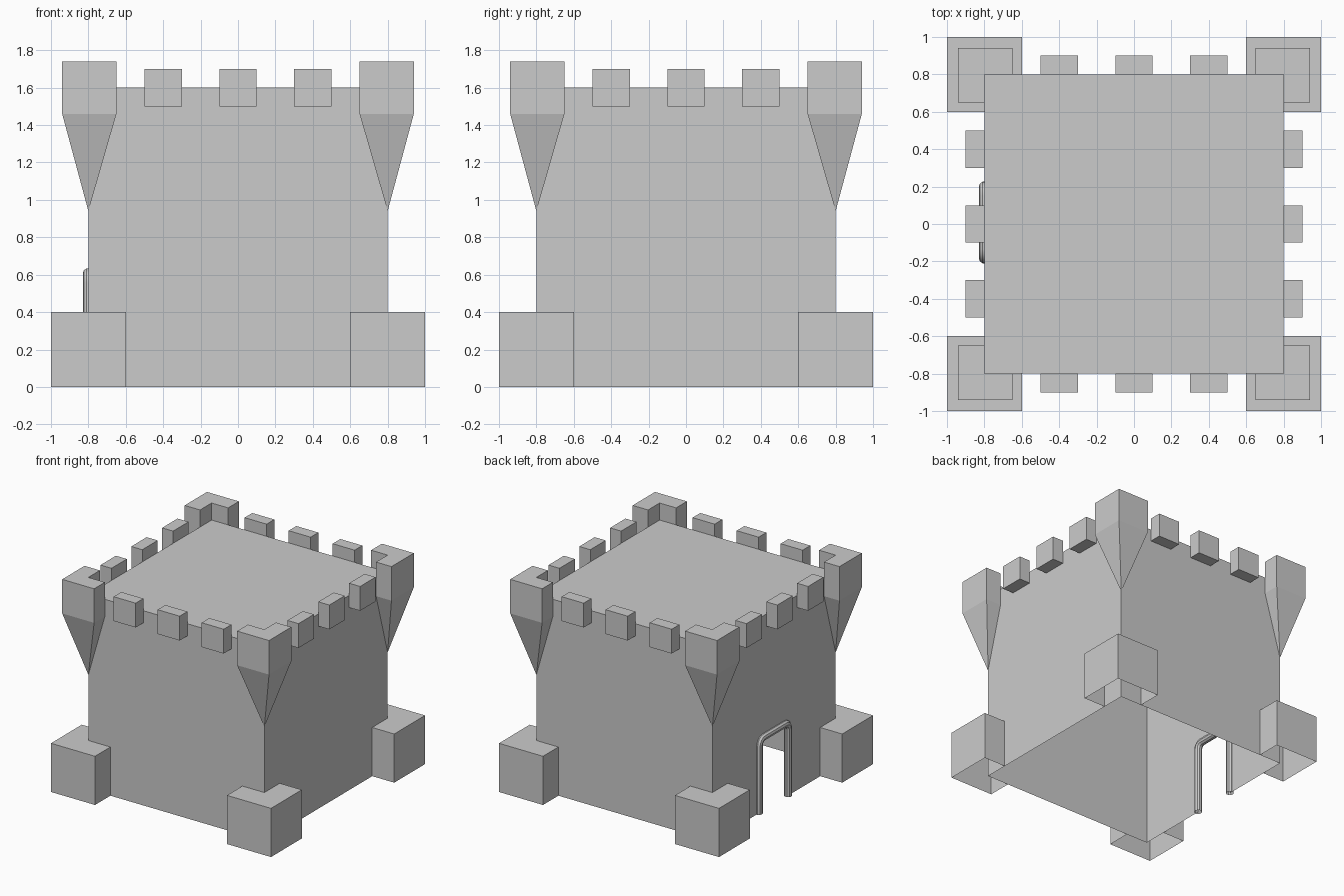
import bpy
import bmesh
from math import sin, cos, pi
from mathutils import Matrix

if "Cube" in bpy.data.objects:
    bpy.data.objects.remove(bpy.data.objects["Cube"])

W, H = 0.8, 1.6                    # half width and height of the keep
DOOR_Y, DOOR_HALF, DOOR_TOP = 0.008, 0.19, 0.606


def add_mesh(name, verts, faces):
    mesh = bpy.data.meshes.new(name)
    mesh.from_pydata(verts, [], faces)
    mesh.validate()
    ob = bpy.data.objects.new(name, mesh)
    bpy.context.collection.objects.link(ob)
    return ob


def mirror_xy(ob):
    mod = ob.modifiers.new("Mirror", 'MIRROR')
    mod.use_axis = (True, True, False)
    mod.use_mirror_merge = False


def corner_outline(lo, hi):
    # L-shaped plan wrapped around the keep's corner, counter-clockwise
    return [(W, lo), (hi, lo), (hi, hi), (lo, hi), (lo, W), (W, W)]


# Keep: thin shell, open below, with a doorway in the left wall
ring = [(-W, -W), (W, -W), (W, W), (-W, W)]
verts = [(x, y, z) for z in (0, H) for x, y in ring]
y0, y1 = DOOR_Y - DOOR_HALF, DOOR_Y + DOOR_HALF
verts += [(-W, y0, 0), (-W, y0, DOOR_TOP), (-W, y1, DOOR_TOP), (-W, y1, 0)]
add_mesh("keep_walls", verts, [
    (4, 5, 6, 7),
    (0, 1, 5, 4), (1, 2, 6, 5), (2, 3, 7, 6),
    (3, 11, 10, 9, 8, 0, 4, 7),
])

# Footing blocks at the four corners, open below
plan = corner_outline(0.6, 1.0)
verts = [(x, y, z) for z in (0, 0.4) for x, y in plan]
faces = [(i, i + 1, i + 7, i + 6) for i in range(4)] + [tuple(range(6, 12))]
mirror_xy(add_mesh("corner_footing", verts, faces))

# Corner turrets tapering to a point on the keep's edge
plan = corner_outline(0.65, 0.94)
verts = [(x, y, z) for z in (1.46, 1.74) for x, y in plan]
verts += [(W, W, 0.94), (W, plan[0][1], H), (plan[4][0], W, H), (W, W, H)]
faces = [(i, i + 1, i + 7, i + 6) for i in range(4)] + [tuple(range(6, 12))]
faces += [(i + 1, i, 12) for i in range(4)]
faces += [(14, 15, 11, 10), (15, 13, 6, 11)]   # walls above the roof
mirror_xy(add_mesh("corner_turret", verts, faces))

# Battlements: three blocks along each side
bm = bmesh.new()
for side in range(4):
    for x in (-0.4, 0, 0.4):
        bmesh.ops.create_cube(bm, size=1, matrix=(
            Matrix.Rotation(side * pi / 2, 4, 'Z')
            @ Matrix.Translation((x, W + 0.05, H))
            @ Matrix.Diagonal((0.2, 0.1, 0.2, 1))))
mesh = bpy.data.meshes.new("battlements")
bm.to_mesh(mesh)
bm.free()
bpy.context.collection.objects.link(bpy.data.objects.new("battlements", mesh))

# Door frame: round moulding following the opening
r = 0.05
path = [(y0, 0)]
for cy, start in ((y0 + r, pi), (y1 - r, pi / 2)):
    for k in range(5):
        a = start - k * pi / 8
        path.append((cy + r * cos(a), DOOR_TOP - r + r * sin(a)))
path.append((y1, 0))
curve = bpy.data.curves.new("door_frame", 'CURVE')
curve.dimensions = '3D'
curve.bevel_depth = 0.03
curve.bevel_resolution = 3
spline = curve.splines.new('POLY')
spline.points.add(len(path) - 1)
for p, (y, z) in zip(spline.points, path):
    p.co = (-W, y, z, 1)
frame = bpy.data.objects.new("door_frame", curve)
bpy.context.collection.objects.link(frame)
bpy.context.view_layer.objects.active = frame
frame.select_set(True)
bpy.ops.object.convert(target='MESH')
bpy.ops.object.shade_smooth_by_angle()
